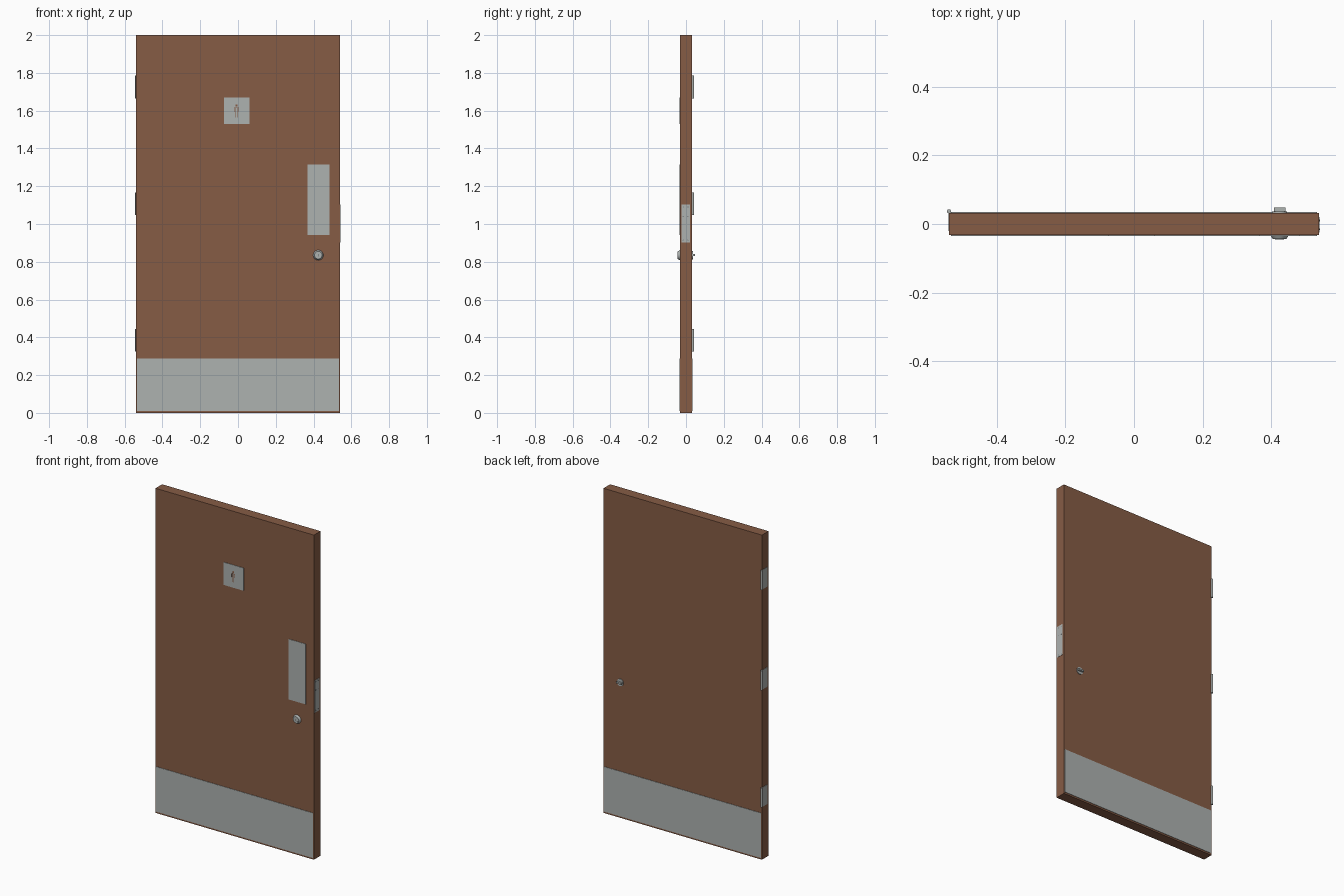
import bpy
import math

cube = bpy.data.objects.get("Cube")
if cube:
    bpy.data.objects.remove(cube, do_unlink=True)


def make_material(name, colour):
    mat = bpy.data.materials.new(name)
    mat.use_nodes = True
    mat.diffuse_color = (*colour, 1)
    mat.node_tree.nodes["Principled BSDF"].inputs["Base Color"].default_value = (*colour, 1)
    return mat


WOOD = make_material("brown wood", (0.24, 0.107, 0.06))
STEEL = make_material("brushed steel", (0.42, 0.445, 0.435))
DARK = make_material("dark steel", (0.12, 0.125, 0.125))

HALF_W, HALF_T = 0.54, 0.032
FRONT, BACK = -HALF_T, HALF_T
PLATE = 0.0025


def box(name, mat, x, y, z):
    """Box from (min, max) ranges on each axis."""
    ranges = (x, y, z)
    bpy.ops.mesh.primitive_cube_add(size=1, location=[(a + b) / 2 for a, b in ranges])
    ob = bpy.context.object
    ob.name = name
    ob.scale = [b - a for a, b in ranges]
    bpy.ops.object.transform_apply(location=False, rotation=False, scale=True)
    ob.data.materials.append(mat)
    return ob


def round_part(name, mat, r1, r2, depth, location, rotation=(0, 0, 0), sides=32):
    bpy.ops.mesh.primitive_cone_add(vertices=sides, radius1=r1, radius2=r2, depth=depth,
                                    location=location, rotation=rotation)
    ob = bpy.context.object
    ob.name = name
    ob.data.materials.append(mat)
    bpy.ops.object.shade_smooth_by_angle(angle=math.radians(30))
    return ob


# Door slab
box("door_slab", WOOD, (-HALF_W, HALF_W), (FRONT, BACK), (0, 2))

# Kick plates on both faces
for side, y in (("front", (FRONT - PLATE, FRONT)), ("back", (BACK, BACK + PLATE))):
    box(f"{side}_kick_plate", STEEL, (-0.534, 0.534), y, (0.01, 0.287))

# Push plate and sign plate on the front
box("push_plate", STEEL, (0.367, 0.485), (FRONT - PLATE, FRONT), (0.943, 1.315))
box("sign_plate", STEEL, (-0.075, 0.062), (FRONT - PLATE, FRONT), (1.53, 1.67))

# Small figure on the sign
SIGN_Y = (FRONT - PLATE - 0.001, FRONT - PLATE)
round_part("sign_figure_head", WOOD, 0.006, 0.006, 0.001,
           (-0.008, sum(SIGN_Y) / 2, 1.627), (math.pi / 2, 0, 0), 16)
for name, x, z in (("shoulders", (-0.021, 0.005), (1.614, 1.618)),
                   ("right_arm", (-0.021, -0.018), (1.594, 1.616)),
                   ("left_arm", (0.002, 0.005), (1.594, 1.616)),
                   ("right_leg", (-0.014, -0.010), (1.565, 1.616)),
                   ("left_leg", (-0.006, -0.002), (1.565, 1.616))):
    box(f"sign_figure_{name}", WOOD, x, SIGN_Y, z)

# Lock cylinder on the front: tapered collar, core and keyway
LOCK_X, LOCK_Z = 0.425, 0.835
TO_FRONT = (math.pi / 2, 0, 0)
round_part("lock_collar", STEEL, 0.027, 0.020, 0.012, (LOCK_X, FRONT - 0.006, LOCK_Z), TO_FRONT)
round_part("lock_core", STEEL, 0.013, 0.013, 0.001, (LOCK_X, FRONT - 0.0125, LOCK_Z), TO_FRONT)
box("lock_keyway", DARK, (LOCK_X - 0.001, LOCK_X + 0.001),
    (FRONT - 0.0135, FRONT - 0.013), (LOCK_Z - 0.006, LOCK_Z + 0.006))

# Thumb turn on the back
round_part("thumb_turn_rose", STEEL, 0.022, 0.022, 0.004, (LOCK_X, BACK + 0.002, LOCK_Z), TO_FRONT)
box("thumb_turn", STEEL, (LOCK_X - 0.017, LOCK_X + 0.017),
    (BACK + 0.004, BACK + 0.016), (LOCK_Z - 0.005, LOCK_Z + 0.005))

# Latch plate with screws on the lock edge
box("latch_plate", STEEL, (HALF_W, HALF_W + 0.0015), (-0.025, 0.02), (0.903, 1.102))
for i, z in enumerate((0.915, 1.04, 1.09)):
    for j, y in enumerate((-0.015, 0.01)):
        round_part(f"latch_screw_{i}_{j}", DARK, 0.0025, 0.0025, 0.001,
                   (HALF_W + 0.002, y, z), (0, math.pi / 2, 0), 12)

# Three hinges: leaf on the edge and knuckle at the back corner
for name, z in (("lower", 0.385), ("middle", 1.108), ("upper", 1.725)):
    box(f"{name}_hinge_leaf", STEEL, (-HALF_W - 0.002, -HALF_W), (-0.02, 0.036),
        (z - 0.06, z + 0.06))
    round_part(f"{name}_hinge_knuckle", STEEL, 0.006, 0.006, 0.12, (-HALF_W, 0.037, z), sides=16)
